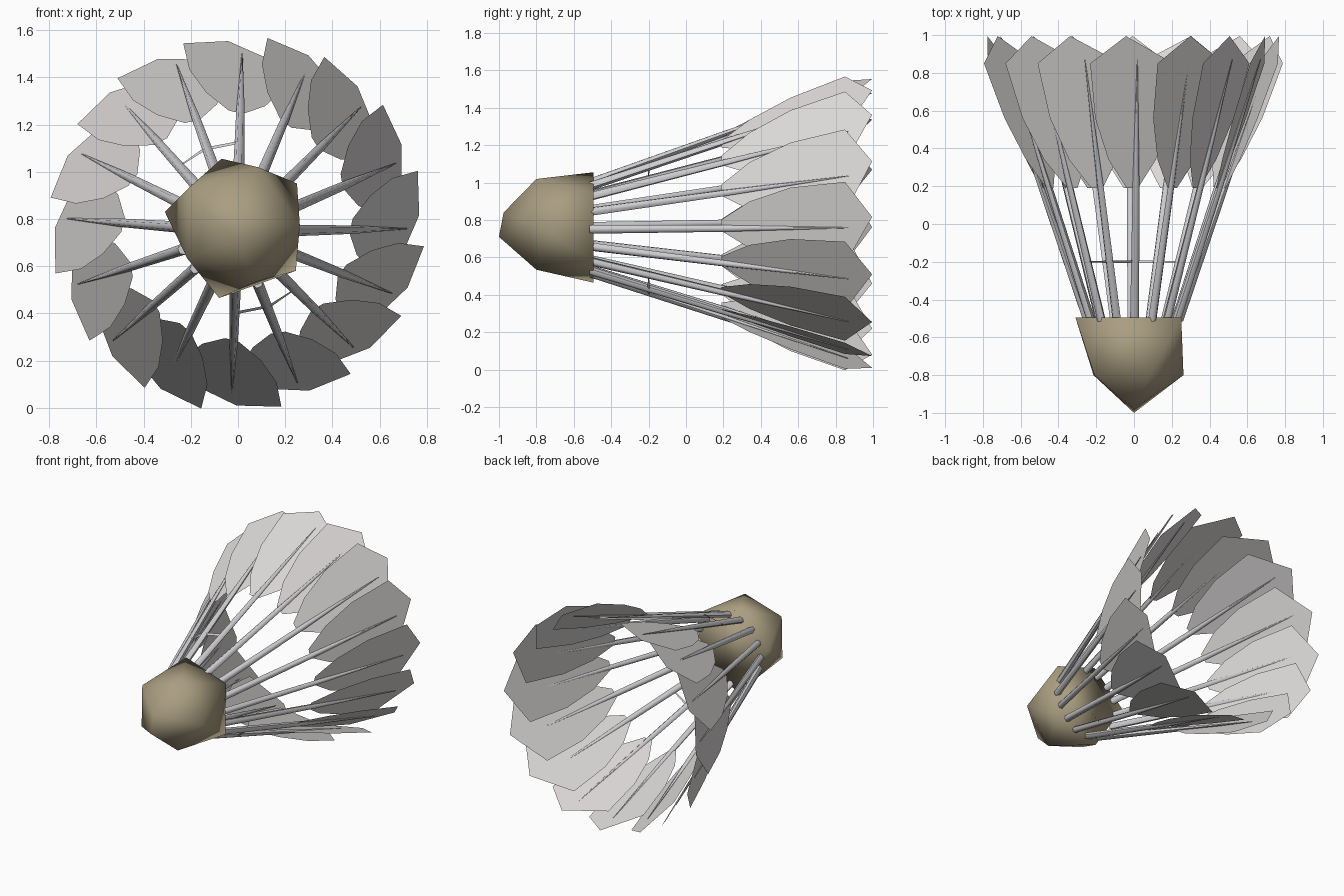
import bpy, bmesh, math
from mathutils import Vector

if "Cube" in bpy.data.objects:
    bpy.data.objects.remove(bpy.data.objects["Cube"])

COUNT = 16


def material(name, rgb):
    m = bpy.data.materials.new(name)
    m.diffuse_color = (*rgb, 1)
    m.use_nodes = True
    m.node_tree.nodes["Principled BSDF"].inputs["Base Color"].default_value = m.diffuse_color
    return m


CORK = material("cork_tan", (0.40, 0.34, 0.22))
VANE = material("vane_white", (0.72, 0.70, 0.69))
QUILL = material("quill_grey", (0.62, 0.62, 0.64))


def polar(angle, r, y, t=0.0):
    """Point at a radius from the slightly rising axis, shifted t sideways."""
    c, s = math.cos(angle), math.sin(angle)
    cz = 0.758 + 0.016 * (y + 0.5)
    return Vector((r * c - t * s - 0.004, y, cz + r * s + t * c))


def finish(name, bm, mat, smooth=None):
    mesh = bpy.data.meshes.new(name)
    bmesh.ops.recalc_face_normals(bm, faces=bm.faces)
    bm.to_mesh(mesh)
    bm.free()
    mesh.materials.append(mat)
    ob = bpy.data.objects.new(name, mesh)
    bpy.context.collection.objects.link(ob)
    if smooth:
        bpy.context.view_layer.objects.active = ob
        ob.select_set(True)
        bpy.ops.object.shade_smooth_by_angle(angle=math.radians(smooth))
        ob.select_set(False)
    return ob


# Cork head: a five-sided front ring, an uneven rim and a blunt nose ridge
bm = bmesh.new()
for i in range(5):
    a = math.radians(72 * i - 1)
    bm.verts.new((0.262 * math.cos(a), -0.80, 0.778 + 0.255 * math.sin(a)))
for x, z in ((-0.31, 0.83), (-0.07, 1.055), (0.25, 0.95), (0.245, 0.58), (-0.08, 0.465)):
    bm.verts.new((x, -0.495, z))
bm.verts.new((0, -1.0, 0.71))
bm.verts.new((0, -0.975, 0.84))
bmesh.ops.convex_hull(bm, input=bm.verts)
finish("cork_head", bm, CORK, 180)

# Feather vanes: flat plates, each tilted so it overlaps the next one
OUTLINE = [(0.03, 0.19), (0.125, 0.34), (0.195, 0.56), (0.22, 0.85),
           (0.03, 0.995), (-0.22, 0.85), (-0.195, 0.56), (-0.125, 0.34),
           (-0.03, 0.19)]
# Small turn of each vane around the axis, in degrees
TURN = [0.3, 0.7, 1.4, -2.8, 0.6, 0.9, -3, -1.5,
        -0.7, -0.1, -0.4, -4.5, -2.4, -1.4, -0.3, -0.4]
# Quill rings: y along the axis and thickness
RINGS = [(-0.515, 0.024), (0.2, 0.018), (0.87, 0.002)]

for i in range(COUNT):
    base = 2 * math.pi * i / COUNT
    a = base + math.radians(TURN[i])
    bm = bmesh.new()
    bm.faces.new([bm.verts.new(polar(a, 0.483 + 0.35 * (y - 0.19) + 0.24 * t, y, t))
                  for t, y in OUTLINE])
    finish(f"feather_vane_{i + 1}", bm, VANE)

    # Tapered quill running from the cork up the vane
    a = base - math.radians(1.7)
    bm = bmesh.new()
    loops = []
    for y, w in RINGS:
        r = 0.245 + 0.345 * (y + 0.51)
        loops.append([bm.verts.new(polar(a, r + w * math.sin(k * math.pi / 3), y,
                                         w * math.cos(k * math.pi / 3)))
                      for k in range(6)])
    for lo, hi in zip(loops, loops[1:]):
        for k in range(6):
            n = (k + 1) % 6
            bm.faces.new((lo[k], lo[n], hi[n], hi[k]))
    bm.faces.new(loops[0])
    bm.faces.new(loops[-1])
    finish(f"feather_quill_{i + 1}", bm, QUILL, 60)

# Two short binding threads between neighbouring quills
for name, start in (("upper_thread", 90), ("lower_thread", 270)):
    bm = bmesh.new()
    cols = []
    for k in range(3):
        a = math.radians(start + 22.5 * k)
        w = 0.006 if k < 2 else 0.002
        cols.append([bm.verts.new(polar(a, 0.36 + d * w, -0.2 + d * w))
                     for d in (-1, 1)])
    for p, q in zip(cols, cols[1:]):
        bm.faces.new((p[0], q[0], q[1], p[1]))
    finish(name, bm, QUILL)
